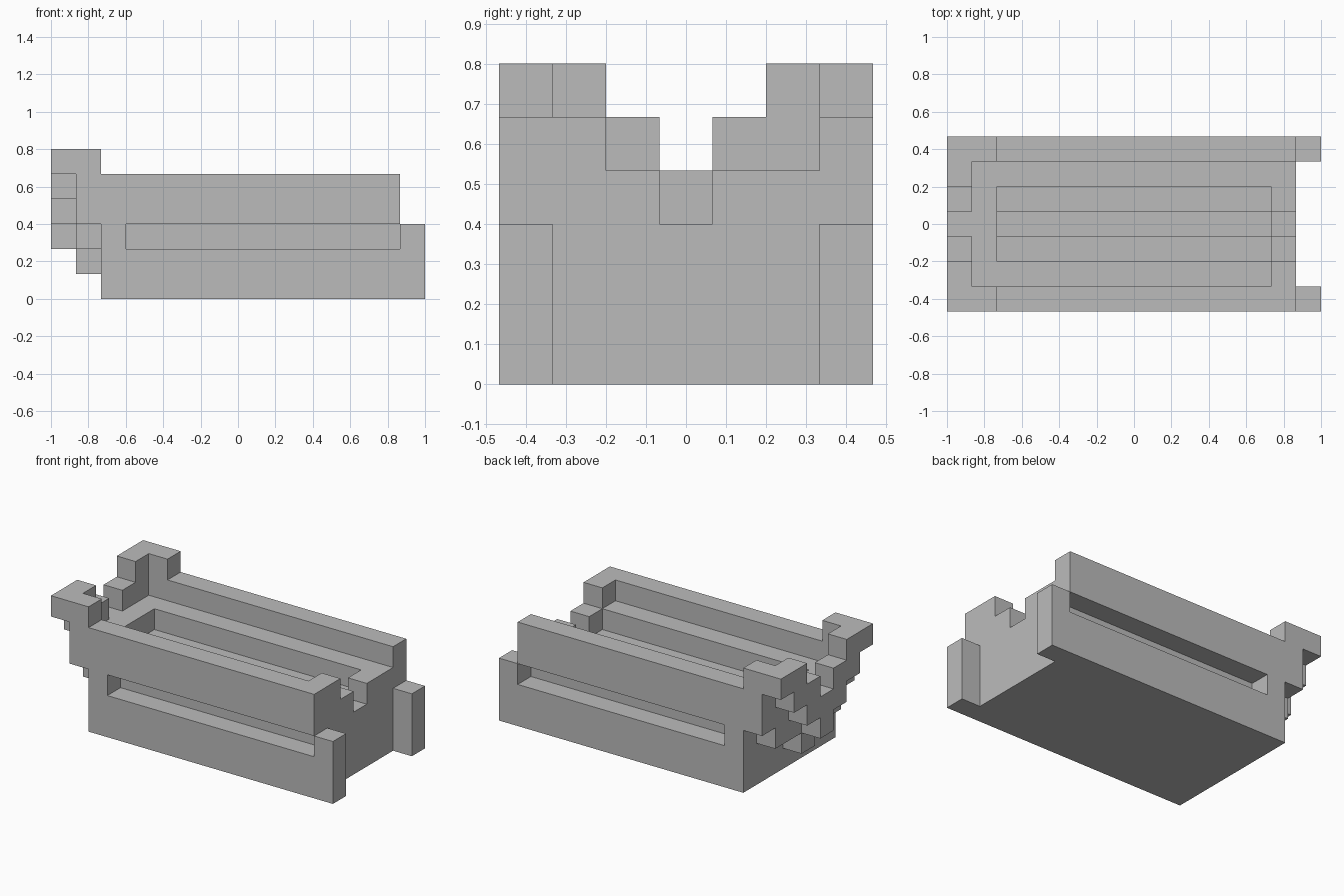
import bpy, bmesh
from mathutils import Vector

cube = bpy.data.objects.get("Cube")
if cube:
    bpy.data.objects.remove(cube)

# The whole model sits on a block grid of 15 x 7 x 6 cells
LENGTH, WIDTH = 15, 7
CELL = 2 / LENGTH

grey = bpy.data.materials.new("plain_grey")
grey.use_nodes = True
grey.diffuse_color = (0.5, 0.5, 0.5, 1)
grey.node_tree.nodes["Principled BSDF"].inputs["Base Color"].default_value = grey.diffuse_color


def box(x, y, z):
    """Cells of a block given by (start, end) ranges."""
    return {(i, j, k) for i in range(*x) for j in range(*y) for k in range(*z)}


def both(cells):
    """Add the copy mirrored across the long axis."""
    return cells | {(i, WIDTH - 1 - j, k) for i, j, k in cells}


parts = {}

# Hull: solid block with a stepped trough and a slot along each side
hull = box((2, 14), (0, 7), (0, 5))
hull -= both(box((2, 14), (1, 4), (4, 5)))
hull -= both(box((2, 13), (2, 4), (3, 4)))
hull -= box((2, 14), (3, 4), (3, 4))
hull -= box((2, 13), (3, 4), (2, 3))
hull -= both(box((3, 14), (0, 1), (2, 3)))
parts["hull"] = hull

# Small block in the front corner of the rim
parts["rim_block"] = box((13, 14), (1, 2), (4, 5))

# Posts at the open end
parts["left_front_post"] = box((14, 15), (0, 1), (0, 3))
parts["left_back_post"] = box((14, 15), (6, 7), (0, 3))

# Inner end bulkhead, stepped underneath
parts["inner_bulkhead"] = (both(box((1, 2), (0, 1), (3, 6))) | box((1, 2), (1, 6), (2, 4))
                           | box((1, 2), (3, 4), (1, 2)))
parts["hull_corner_caps"] = both(box((1, 2), (0, 1), (5, 6)))
parts["inner_bulkhead"] -= parts["hull_corner_caps"]

# Outer end wall, stepping down toward the middle
parts["outer_end_wall"] = both(box((0, 1), (0, 1), (5, 6)) | box((0, 1), (1, 2), (4, 6))
                               | box((0, 1), (2, 3), (3, 5)) | box((0, 1), (3, 4), (2, 4)))

everything = set().union(*parts.values())


def build(name, cells):
    """Skin the outer sides of a part, then merge flat areas."""
    bm = bmesh.new()
    for cell in sorted(cells):
        for axis in range(3):
            for side in (0, 1):
                beside = list(cell)
                beside[axis] += 2 * side - 1
                if tuple(beside) in everything:
                    continue
                u, v = (axis + 1) % 3, (axis + 2) % 3
                ring = []
                for a, b in ((0, 0), (1, 0), (1, 1), (0, 1)):
                    p = Vector(cell)
                    p[axis] += side
                    p[u] += a
                    p[v] += b
                    p -= Vector((LENGTH / 2, WIDTH / 2, 0))
                    ring.append(bm.verts.new(p * CELL))
                bm.faces.new(ring if side else ring[::-1])
    bmesh.ops.remove_doubles(bm, verts=bm.verts, dist=CELL / 100)
    bmesh.ops.dissolve_limit(bm, angle_limit=0.01, verts=bm.verts, edges=bm.edges)
    mesh = bpy.data.meshes.new(name)
    bm.to_mesh(mesh)
    bm.free()
    mesh.materials.append(grey)
    bpy.context.collection.objects.link(bpy.data.objects.new(name, mesh))


for name, cells in parts.items():
    build(name, cells)
